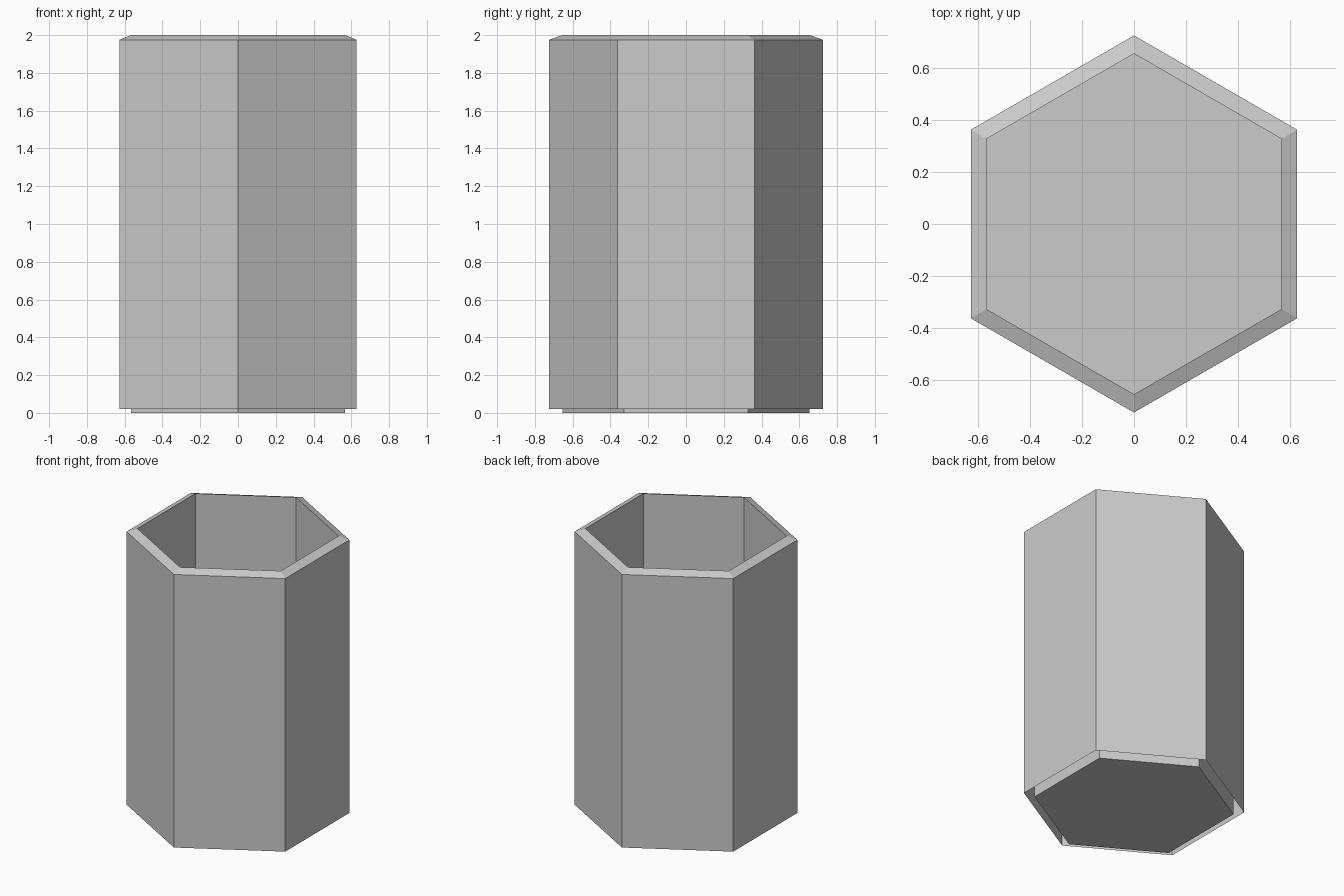
import bpy, bmesh, math

if "Cube" in bpy.data.objects:
    bpy.data.objects.remove(bpy.data.objects["Cube"])

SIDES = 6
# Profile (radius, z): open outer skirt, bevelled rim, inner wall down to the floor
PROFILE = [(0.725, 0.021), (0.725, 1.975), (0.655, 2.0), (0.655, 0.0)]


def hex_ring(bm, radius, z):
    angles = [math.pi / 2 + i * math.tau / SIDES for i in range(SIDES)]
    return [bm.verts.new((radius * math.cos(a), radius * math.sin(a), z)) for a in angles]


# Folded hexagonal cup shell, with the gap under the skirt left open
bm = bmesh.new()
rings = [hex_ring(bm, r, z) for r, z in PROFILE]
for low, high in zip(rings, rings[1:]):
    for i in range(SIDES):
        j = (i + 1) % SIDES
        bm.faces.new((low[i], low[j], high[j], high[i]))

# Floor of the cup
bm.faces.new(rings[-1])

mesh = bpy.data.meshes.new("hexagonal_cup")
bm.to_mesh(mesh)
bm.free()
cup = bpy.data.objects.new("hexagonal_cup", mesh)
bpy.context.collection.objects.link(cup)
